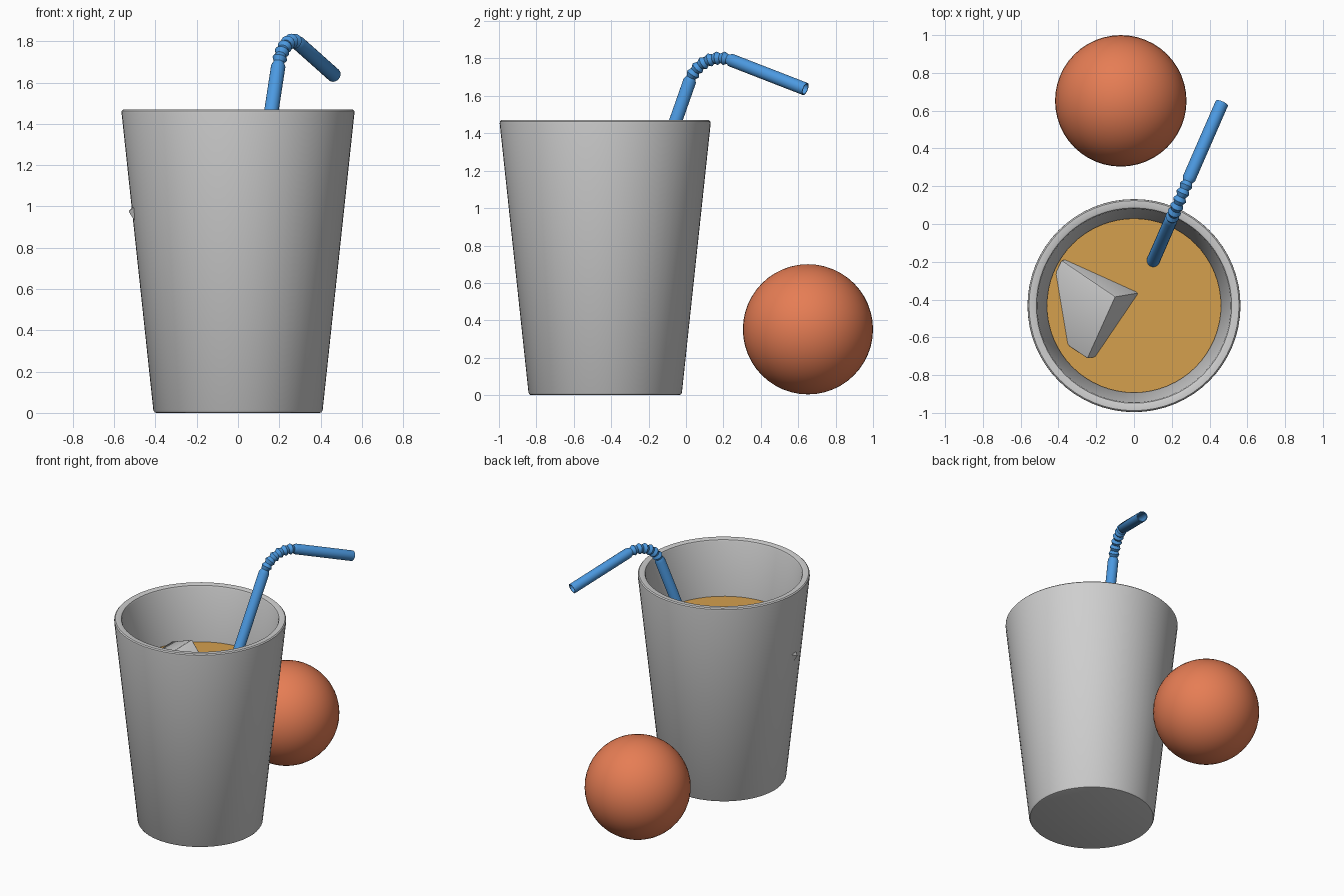
import bpy, bmesh, math
from mathutils import Vector, Matrix

if "Cube" in bpy.data.objects:
    bpy.data.objects.remove(bpy.data.objects["Cube"])


def material(name, rgb):
    m = bpy.data.materials.new(name)
    m.diffuse_color = (*rgb, 1)
    m.use_nodes = True
    m.node_tree.nodes["Principled BSDF"].inputs["Base Color"].default_value = m.diffuse_color
    return m


GREY = material("pale grey", (0.62, 0.62, 0.62))
AMBER = material("amber", (0.665, 0.35, 0.076))
ORANGE = material("orange", (0.79, 0.205, 0.089))
BLUE = material("blue", (0.072, 0.32, 0.75))
CUP = Vector((0, -0.432, 0))


def finish(bm, name, mat, angle=None):
    bmesh.ops.recalc_face_normals(bm, faces=bm.faces[:])
    me = bpy.data.meshes.new(name)
    bm.to_mesh(me)
    bm.free()
    me.materials.append(mat)
    ob = bpy.data.objects.new(name, me)
    bpy.context.collection.objects.link(ob)
    if angle:
        bpy.ops.object.select_all(action='DESELECT')
        ob.select_set(True)
        bpy.context.view_layer.objects.active = ob
        bpy.ops.object.shade_smooth_by_angle(angle=math.radians(angle))
    return ob


def bridge(bm, rings, closed=False):
    n = len(rings[0])
    pairs = list(zip(rings, rings[1:])) + ([(rings[-1], rings[0])] if closed else [])
    for a, b in pairs:
        for i in range(n):
            j = (i + 1) % n
            bm.faces.new((a[i], a[j], b[j], b[i]))


def lathe(name, profile, mat, seg=64):
    """Solid of revolution about the cup axis, capped at both ends."""
    bm = bmesh.new()
    rings = [[bm.verts.new(CUP + Vector((r * math.cos(t), r * math.sin(t), z)))
              for t in (2 * math.pi * i / seg for i in range(seg))] for r, z in profile]
    bridge(bm, rings)
    bm.faces.new(rings[0])
    bm.faces.new(rings[-1])
    return finish(bm, name, mat, 35)


# tapered cup with thick wall and softly rounded rim
lathe("cup", [(0.395, 0.0), (0.404, 0.003), (0.41, 0.012), (0.564, 1.452), (0.563, 1.463),
              (0.556, 1.47), (0.526, 1.47), (0.517, 1.466), (0.512, 1.455),
              (0.463, 1.083), (0.37, 0.09), (0.36, 0.08)], GREY)

# drink filling the cup
lathe("drink", [(0.362, 0.082), (0.461, 1.083)], AMBER)

# tilted ice cube, given by its highest corner and three edge directions
u1 = Vector((0.538, 0.09, -0.838)).normalized()
u2 = Vector((-0.387, -0.857, -0.34))
u2 = (u2 - u1 * u2.dot(u1)).normalized()
u3 = u1.cross(u2)
size = 0.385
centre = Vector((-0.098, -0.385, 1.272)) + (u1 + u2 + u3) * size / 2
bm = bmesh.new()
bmesh.ops.create_cube(bm, size=size)
bmesh.ops.bevel(bm, geom=bm.edges[:], offset=0.01, segments=2, profile=0.5, affect='EDGES')
bmesh.ops.transform(bm, verts=bm.verts[:],
                    matrix=Matrix.Translation(centre) @ Matrix((u1, u2, u3)).transposed().to_4x4())
finish(bm, "ice_cube", GREY, 30)

# ball beside the cup
bm = bmesh.new()
bmesh.ops.create_uvsphere(bm, u_segments=48, v_segments=24, radius=0.348)
bmesh.ops.translate(bm, verts=bm.verts[:], vec=(-0.07, 0.652, 0.352))
finish(bm, "ball", ORANGE, 60)

# bendy straw: stations of (distance along plane, height, heading, radius)
A0, A1, R = math.radians(69), math.radians(-19.6), 0.19
RAD, RIDGES = 0.035, 6
stations = [(-1.55 * math.cos(A0), 1.68 - 1.55 * math.sin(A0), A0, RAD), (0, 1.68, A0, RAD)]
for k in range(1, RIDGES * 2 + 2):
    a = A0 + (A1 - A0) * k / (RIDGES * 2 + 2)
    stations.append((R * (math.sin(A0) - math.sin(a)), 1.68 + R * (math.cos(a) - math.cos(A0)),
                     a, 0.025 if k % 2 else 0.036))
ex, ez = R * (math.sin(A0) - math.sin(A1)), 1.68 + R * (math.cos(A1) - math.cos(A0))
stations += [(ex, ez, A1, RAD), (ex + 0.46 * math.cos(A1), ez + 0.46 * math.sin(A1), A1, RAD)]

along = Vector((0.4, 0.917, 0)).normalized()
side = Vector((along.y, -along.x, 0))
up = Vector((0, 0, 1))
bm = bmesh.new()


def straw_ring(s, z, a, r, seg=20):
    c = Vector((0.195, 0.02, 0)) + along * s + up * z
    normal = up * math.cos(a) - along * math.sin(a)
    return [bm.verts.new(c + (side * math.cos(t) + normal * math.sin(t)) * r)
            for t in (2 * math.pi * i / seg for i in range(seg))]


outer = [straw_ring(*st) for st in stations]
inner = [straw_ring(s, z, a, r - 0.006) for s, z, a, r in reversed(stations)]
bridge(bm, outer + inner, closed=True)
finish(bm, "straw", BLUE, 30)
